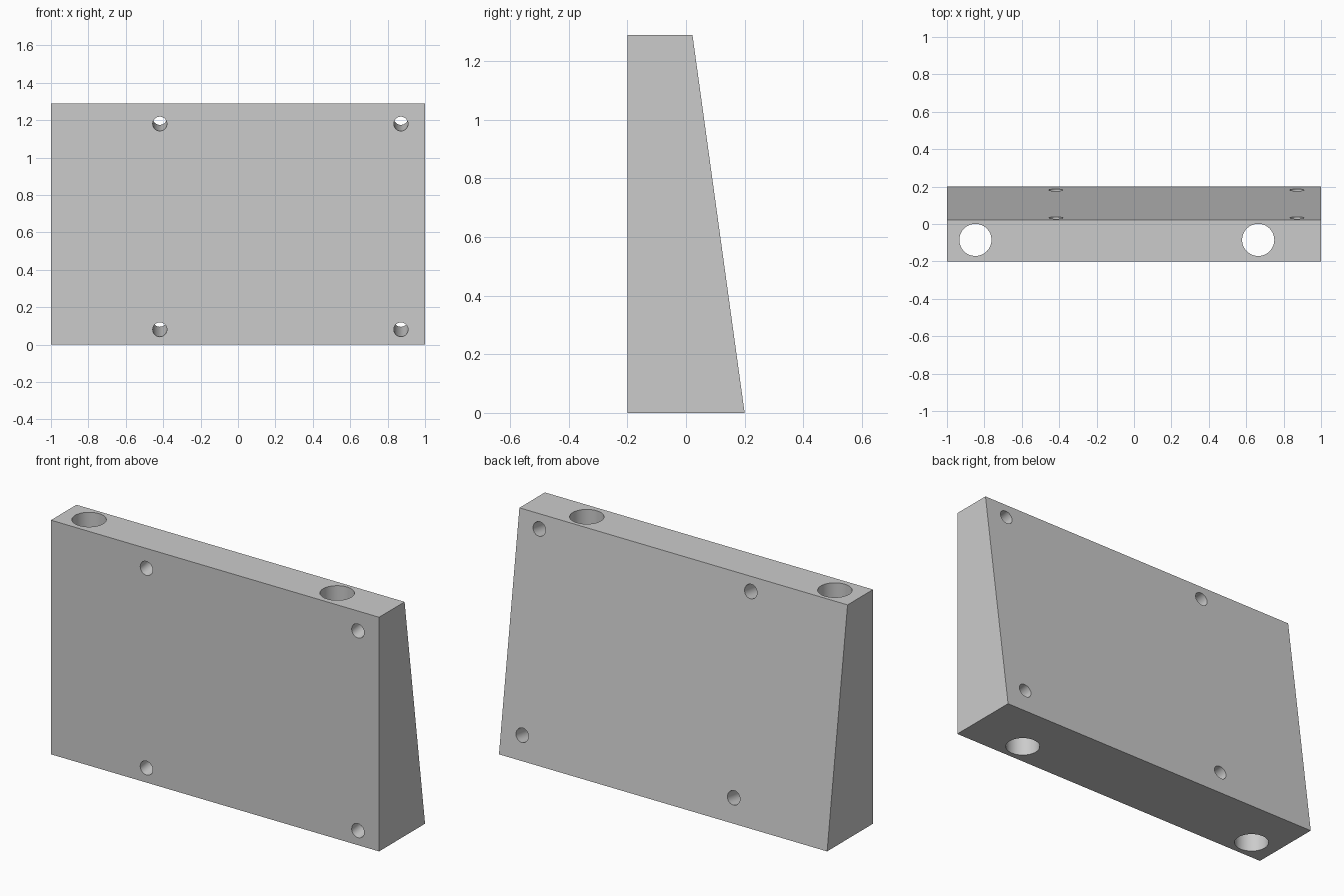
import bpy
import bmesh
import math
from mathutils import Matrix, Vector

cube = bpy.data.objects.get("Cube")
if cube:
    bpy.data.objects.remove(cube, do_unlink=True)

HEIGHT = 1.29
FRONT, BACK_TOP, BACK_BOTTOM = -0.2, 0.022, 0.2

grey = bpy.data.materials.new("light grey")
grey.use_nodes = True
color = (0.6, 0.6, 0.6, 1)
grey.diffuse_color = color
grey.node_tree.nodes["Principled BSDF"].inputs["Base Color"].default_value = color


def make_object(name, bm):
    bmesh.ops.recalc_face_normals(bm, faces=bm.faces)
    mesh = bpy.data.meshes.new(name)
    bm.to_mesh(mesh)
    bm.free()
    mesh.materials.append(grey)
    obj = bpy.data.objects.new(name, mesh)
    bpy.context.collection.objects.link(obj)
    return obj


# Wedge block: side profile extruded along x
bm = bmesh.new()
profile = [(FRONT, 0), (BACK_BOTTOM, 0), (BACK_TOP, HEIGHT), (FRONT, HEIGHT)]
side = bm.faces.new([bm.verts.new((-1, y, z)) for y, z in profile])
extruded = bmesh.ops.extrude_face_region(bm, geom=[side])["geom"]
bmesh.ops.translate(bm, vec=(2, 0, 0),
                    verts=[v for v in extruded if isinstance(v, bmesh.types.BMVert)])
block = make_object("wedge_block", bm)

# Drill cutters
drills = bmesh.new()


def add_drill(center, axis, radius):
    turn = Vector(axis).to_track_quat("Z", "Y").to_matrix().to_4x4()
    bmesh.ops.create_cone(drills, cap_ends=True, segments=48, radius1=radius,
                          radius2=radius, depth=3,
                          matrix=Matrix.Translation(center) @ turn)


# Two wide vertical bores
for x in (-0.848, 0.664):
    add_drill((x, -0.085, HEIGHT / 2), (0, 0, 1), 0.086)

# Four screw holes square to the sloping back
back_normal = (0, HEIGHT, BACK_BOTTOM - BACK_TOP)
for x in (-0.418, 0.871):
    for z in (0.08, 1.18):
        add_drill((x, FRONT, z), back_normal, 0.038)

cutter = make_object("hole_cutter", drills)
cutter.hide_render = True

# Cut the holes and bake the result
cut = block.modifiers.new("holes", "BOOLEAN")
cut.object = cutter
cut.operation = "DIFFERENCE"
cut.solver = "EXACT"
bpy.ops.object.select_all(action="DESELECT")
block.select_set(True)
bpy.context.view_layer.objects.active = block
bpy.ops.object.modifier_apply(modifier=cut.name)
bpy.data.objects.remove(cutter, do_unlink=True)
bpy.ops.object.shade_smooth_by_angle(angle=math.radians(30))
